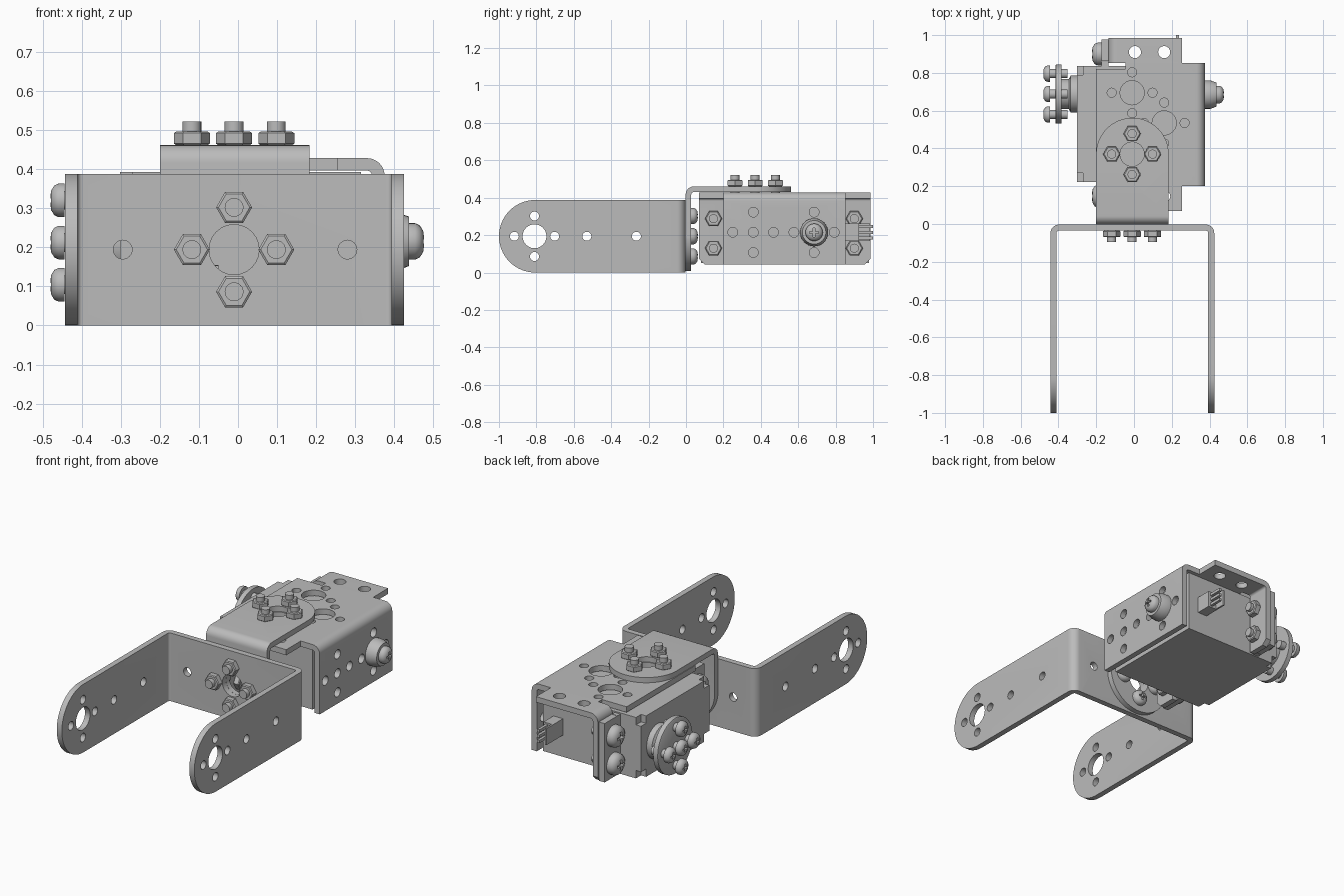
import bpy, bmesh
from math import sin, cos, pi
from mathutils import Vector, Matrix

if "Cube" in bpy.data.objects:
    bpy.data.objects.remove(bpy.data.objects["Cube"])

# One plain metal colour
GREY = (0.5, 0.5, 0.5, 1)
metal = bpy.data.materials.new("metal grey")
metal.use_nodes = True
metal.diffuse_color = GREY
metal.node_tree.nodes["Principled BSDF"].inputs["Base Color"].default_value = GREY
parts = []


def to_3d(axis, p, h):
    """Plane point p and height h along the axis, to a 3D point."""
    a, b = p
    return {"x": (h, a, b), "y": (a, h, b), "z": (a, b, h)}[axis]


def circle(c, r, n=32, start=0, sweep=2 * pi):
    steps = n if sweep > 6 else n - 1
    return [(c[0] + r * cos(start + sweep * i / steps),
             c[1] + r * sin(start + sweep * i / steps)) for i in range(n)]


def cross(c, d=0.108):
    """Four hole centres around a hub."""
    return [(c[0] + d, c[1]), (c[0] - d, c[1]), (c[0], c[1] + d), (c[0], c[1] - d)]


def add_object(name, bm):
    bmesh.ops.recalc_face_normals(bm, faces=bm.faces)
    mesh = bpy.data.meshes.new(name)
    bm.to_mesh(mesh)
    bm.free()
    ob = bpy.data.objects.new(name, mesh)
    bpy.context.collection.objects.link(ob)
    parts.append(ob)
    return ob


def prisms(name, items):
    """items: (axis, outline, low, high)"""
    bm = bmesh.new()
    for axis, outline, lo, hi in items:
        ends = [[bm.verts.new(to_3d(axis, p, h)) for p in outline] for h in (lo, hi)]
        bm.faces.new(ends[0])
        bm.faces.new(ends[1][::-1])
        n = len(outline)
        for i in range(n):
            j = (i + 1) % n
            bm.faces.new((ends[0][i], ends[0][j], ends[1][j], ends[1][i]))
    return add_object(name, bm)


def lathe(name, axis, c, rings, n=32):
    """rings: (radius, height along the axis)"""
    bm = bmesh.new()
    loops = [[bm.verts.new(to_3d(axis, p, h)) for p in circle(c, r, n)] for r, h in rings]
    bm.faces.new(loops[0])
    bm.faces.new(loops[-1])
    for a, b in zip(loops, loops[1:]):
        for i in range(n):
            bm.faces.new((a[i], a[(i + 1) % n], b[(i + 1) % n], b[i]))
    return add_object(name, bm)


def combine(ob, items, operation="DIFFERENCE"):
    """Boolean with temporary prisms, applied at once."""
    cutter = prisms("cutter", items)
    mod = ob.modifiers.new("cut", "BOOLEAN")
    mod.operation, mod.object, mod.solver = operation, cutter, "EXACT"
    graph = bpy.context.evaluated_depsgraph_get()
    mesh = bpy.data.meshes.new_from_object(ob.evaluated_get(graph))
    ob.modifiers.clear()
    ob.data = mesh
    parts.remove(cutter)
    bpy.data.objects.remove(cutter)


def strip(points, t=0.032, r=0.045, n=8):
    """Bent sheet outline: outer path with rounded square corners, thickness t."""
    pts = [Vector(p) for p in points]
    outer, inner = [], []
    for i in range(1, len(pts) - 1):
        d1 = (pts[i] - pts[i - 1]).normalized()
        d2 = (pts[i + 1] - pts[i]).normalized()
        if i == 1:
            outer.append(pts[0])
            inner.append(pts[0] + d2 * t)
        mid = pts[i] - r * d1 + r * d2
        for k in range(n + 1):
            out = d1 * sin(pi / 2 * k / n) - d2 * cos(pi / 2 * k / n)
            outer.append(mid + out * r)
            inner.append(mid + out * (r - t))
    outer.append(pts[-1])
    inner.append(pts[-1] - d1 * t)
    return [tuple(p) for p in outer + inner[::-1]]


def holes(axis, centres, r, lo, hi):
    return [(axis, circle(c, r, 24), lo, hi) for c in centres]


def rect(a0, a1, b0, b1):
    return [(a0, b0), (a1, b0), (a1, b1), (a0, b1)]


# Master meshes for the fasteners
head = lathe("screw_head", "z", (0, 0), [(0.043, 0), (0.043, 0.015), (0.038, 0.026), (0.025, 0.034), (0.012, 0.036)])
combine(head, [("z", [(-.022, -.005), (-.005, -.005), (-.005, -.022), (.005, -.022), (.005, -.005), (.022, -.005),
                      (.022, .005), (.005, .005), (.005, .022), (-.005, .022), (-.005, .005), (-.022, .005)], 0.02, 0.05)])
nut = lathe("nut", "z", (0, 0), [(0.04, 0), (0.046, 0.004), (0.046, 0.031), (0.04, 0.035)], 6)
HEAD, NUT = head.data, nut.data
for ob in (head, nut):
    parts.remove(ob)
    bpy.data.objects.remove(ob)


def place(name, mesh, axis, c, h, sign, scale=1):
    ob = bpy.data.objects.new(name, mesh)
    direction = Vector(to_3d(axis, (0, 0), sign))
    ob.matrix_world = (Matrix.Translation(to_3d(axis, c, h))
                       @ direction.to_track_quat("Z", "Y").to_matrix().to_4x4() @ Matrix.Scale(scale, 4))
    bpy.context.collection.objects.link(ob)
    parts.append(ob)


def shaft(name, axis, c, lo, hi, r=0.024):
    lathe(name, axis, c, [(r, lo), (r, hi)], 24)


HOLE, HUB = 0.024, 0.064

# Long U bracket with rounded arms
web = (-0.01, 0.194)
end = (-0.81, 0.194)
u = prisms("u_bracket", [("z", strip([(-0.442, -1.1), (-0.442, -0.003), (0.425, -0.003), (0.425, -1.1)]), 0, 0.388)])
combine(u, [("x", circle((-0.806, 0.194), 0.194, 33, pi / 2, pi) + [(0.2, 0), (0.2, 0.388)], -0.6, 0.6)], "INTERSECT")
combine(u, holes("x", [end], HUB, -0.6, 0.6) + holes("y", [web], HUB, -0.1, 0.1)
        + holes("x", cross(end) + [(-0.53, 0.194), (-0.265, 0.194)], HOLE, -0.6, 0.6)
        + holes("y", cross(web) + [(-0.295, 0.194), (0.28, 0.194)], HOLE, -0.1, 0.1))

# L bracket joining the U bracket to the motor mount
top_hub = (-0.01, 0.37)
l = prisms("l_bracket", [("x", strip([(-0.002, -0.1), (-0.002, 0.461), (0.7, 0.461)], 0.03), -0.2, 0.183)])
combine(l, [("y", circle((-0.0085, 0.2), 0.192, 33, pi, pi) + [(0.19, 0.6), (-0.21, 0.6)], -0.2, 1)], "INTERSECT")
combine(l, [("z", circle((-0.0085, 0.37), 0.192, 33, 0, pi) + [(-0.21, -0.2), (0.19, -0.2)], -0.2, 1)], "INTERSECT")
combine(l, holes("y", [web], HUB, -0.1, 0.1) + holes("y", cross(web), HOLE, -0.1, 0.1)
        + holes("z", [top_hub], HUB, 0.3, 0.6) + holes("z", cross(top_hub), HOLE, 0.3, 0.6))
for c in cross(web):
    place("web_nut", NUT, "y", c, -0.035, -1)
    place("web_screw_head", HEAD, "y", c, 0.027, 1)
    shaft("web_screw", "y", c, -0.096, 0.03)
for c in cross(top_hub):
    place("top_nut", NUT, "z", c, 0.461, 1)
    shaft("top_screw", "z", c, 0.37, 0.522)

# Motor mount: top plate with one side leg
mount = prisms("mount_plate", [("y", strip([(-0.2, 0.428), (0.375, 0.428), (0.375, 0.042)]), 0.2, 0.853)])
hubs = [top_hub, (-0.01, 0.695), (0.16, 0.535)]
side = [(y, 0.215) for y in (0.25, 0.36, 0.468, 0.577, 0.793)]
side += [(y, z) for y in (0.36, 0.685) for z in (0.107, 0.323)]
combine(mount, holes("z", hubs, HUB, 0.35, 0.5) + holes("x", side, 0.026, 0.3, 0.4)
        + holes("z", [p for h in hubs for p in cross(h)], HOLE, 0.35, 0.5)
        + [("z", rect(-0.3, -0.045, 0.82, 0.9), 0.3, 0.5)])

# Front and rear tabs, flanges, motor ears and their screws
for where, y0, y1, yc, yh in (("front", 0.07, 0.2, 0.147, 0.147), ("rear", 0.853, 0.986, 0.9, 0.91)):
    tab = prisms(where + "_tab", [("y", strip([(-0.135, 0.042), (-0.135, 0.428), (0.255, 0.428)]), y0, y1)])
    combine(tab, [("x", [(0.1, 0.042), (0.956, 0.042), (0.986, 0.072), (0.986, 0.5), (0.07, 0.5), (0.07, 0.072)],
                   -0.5, 0.5)], "INTERSECT")
    combine(tab, holes("z", [(0.005, yh), (0.16, yh)], 0.032, 0.35, 0.5))
    prisms(where + "_motor_ear", [("x", rect(y0 + 0.01, y1 - 0.008, 0.05, 0.385), -0.172, -0.136)])
    for z in (0.13, 0.288):
        place(where + "_ear_screw_head", HEAD, "x", (yc, z), -0.172, -1, 1.4)
        place(where + "_ear_nut", NUT, "x", (yc, z), -0.103, 1)
        shaft(where + "_ear_screw", "x", (yc, z), -0.18, -0.05)

# Motor case
case = prisms("motor_case", [("x", rect(0.222, 0.836, 0.045, 0.392), -0.302, 0.315)])
combine(case, [("x", rect(0.2, 0.27, b, b + 0.06), -0.4, -0.27) for b in (0.03, 0.35)]
        + [("x", rect(0.79, 0.9, b, b + 0.06), -0.4, -0.27) for b in (0.03, 0.35)])
for y0, y1 in ((0.19, 0.23), (0.83, 0.86)):
    prisms("ear_root", [("x", rect(y0, y1, 0.05, 0.385), -0.172, -0.136)])

# Cable connector with three pins
prisms("connector", [("y", rect(0.19, 0.25, 0.168, 0.262), 0.83, 0.925),
                     ("y", rect(0.19, 0.2, 0.168, 0.262), 0.92, 0.985)])
prisms("connector_pins", [("y", rect(0.222, 0.238, z - 0.008, z + 0.008), 0.9, 1.0) for z in (0.185, 0.215, 0.245)])

# Output horn
axle = (0.688, 0.212)
lathe("horn_hub", "x", axle, [(0.098, -0.3), (0.098, -0.335), (0.08, -0.345), (0.08, -0.39)])
lathe("horn_disc", "x", axle, [(0.157, -0.385), (0.157, -0.413), (0.152, -0.416)], 48)
for c in cross(axle) + [axle]:
    place("horn_screw_head", HEAD, "x", c, -0.444, -1)
    shaft("horn_screw", "x", c, -0.447, -0.352)

# Pivot screw on the side leg
pivot = (0.685, 0.215)
lathe("pivot_bush", "x", pivot, [(0.05, 0.31), (0.05, 0.375), (0.075, 0.375), (0.075, 0.405), (0.063, 0.438)])
place("pivot_screw_head", HEAD, "x", pivot, 0.437, 1, 1.08)

# Material and shading
for ob in parts:
    ob.data.materials.clear()
    ob.data.materials.append(metal)
bpy.ops.object.select_all(action="DESELECT")
for ob in parts:
    ob.select_set(True)
bpy.context.view_layer.objects.active = parts[0]
bpy.ops.object.shade_smooth_by_angle(angle=0.6)
